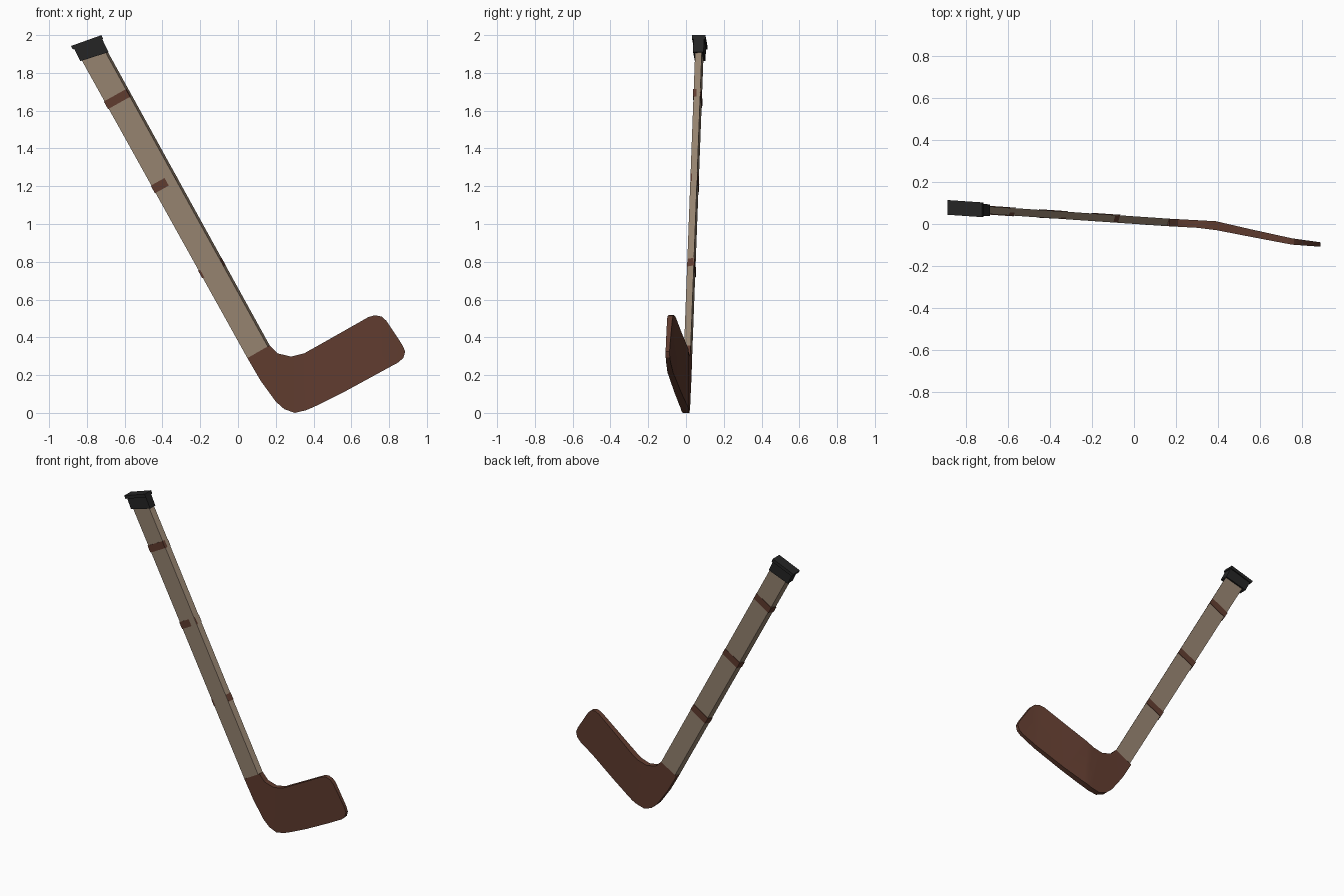
import bpy, bmesh
from mathutils import Vector

if "Cube" in bpy.data.objects:
    bpy.data.objects.remove(bpy.data.objects["Cube"])


def material(name, rgb):
    m = bpy.data.materials.new(name)
    m.diffuse_color = (*rgb, 1)
    m.use_nodes = True
    m.node_tree.nodes["Principled BSDF"].inputs["Base Color"].default_value = m.diffuse_color
    return m


TAN = material("tan_wood", (0.30, 0.225, 0.16))
BROWN = material("red_brown", (0.115, 0.044, 0.028))
BLACK = material("black_rubber", (0.018, 0.018, 0.018))

UP = Vector((-0.487, 0, 0.874))      # along the shaft
ACROSS = Vector((0.874, 0, 0.487))   # across the shaft
FOOT = Vector((0.05, 0, 0.29))       # lower corner of the shaft
HALF, SLANT = 0.018, 0.012


def centre_y(x):
    return 0.007 - 0.068 * (x - 0.17)


def finish(bm, name, mat):
    bmesh.ops.recalc_face_normals(bm, faces=bm.faces[:])
    me = bpy.data.meshes.new(name)
    bm.to_mesh(me)
    bm.free()
    me.materials.append(mat)
    ob = bpy.data.objects.new(name, me)
    bpy.context.collection.objects.link(ob)
    return ob


def loft(bm, front, back):
    """Solid between two matching outlines."""
    f = [bm.verts.new(p) for p in front]
    b = [bm.verts.new(p) for p in back]
    n = len(f)
    bm.faces.new(f)
    bm.faces.new(b[::-1])
    for i in range(n):
        j = (i + 1) % n
        bm.faces.new((f[i], b[i], b[j], f[j]))


def prism(name, pts, half, mat, slant=0.0):
    bm = bmesh.new()
    front = [Vector((x, centre_y(x) - half, z)) for x, z in pts]
    back = []
    for x, z in pts:
        q = Vector((x, 0, z)) + ACROSS * slant
        q.y = centre_y(q.x) + half
        back.append(q)
    loft(bm, front, back)
    return finish(bm, name, mat)


# Shaft: flat bar with slanted narrow sides
prism("shaft", [(0.05, 0.29), (0.158, 0.35), (-0.705, 1.915), (-0.832, 1.875)],
      HALF, TAN, SLANT)

# Grip bands: loose rings that sink into the front face lower down
for name, s0, el, er in (("upper_band", 1.51, 0.003, 0.003),
                         ("middle_band", 1.0, 0.0014, -0.0008),
                         ("lower_band", 0.485, 0.0002, -0.002)):
    def corner(s, u, side, out):
        p = FOOT + UP * s + ACROSS * u
        p.y = centre_y(p.x) + side * (HALF + out)
        return p
    loops = []
    for s in (s0, s0 + 0.046):
        w = 0.122 + 0.006 * s / 1.8
        loops.append([corner(s, -0.003, -1, el), corner(s, w + 0.003, -1, er),
                      corner(s, w + SLANT + 0.003, 1, 0.003),
                      corner(s, SLANT - 0.003, 1, 0.003)])
    bm = bmesh.new()
    loft(bm, *loops)
    finish(bm, name, BROWN)

# End cap: collar and wider flange
prism("cap_collar", [(-0.835, 1.862), (-0.685, 1.91), (-0.722, 1.985), (-0.868, 1.93)],
      0.028, BLACK)
prism("cap_flange", [(-0.874, 1.924), (-0.714, 1.98), (-0.723, 2.0), (-0.885, 1.942)],
      0.035, BLACK)

# Blade: outline cut into strips, then bent and thinned toward the tip
outline = [(0.05, 0.29), (0.12, 0.17), (0.2, 0.06), (0.245, 0.02), (0.30, 0.0),
           (0.36, 0.014), (0.42, 0.04), (0.56, 0.11), (0.85, 0.268), (0.876, 0.292),
           (0.885, 0.325), (0.87, 0.36), (0.785, 0.488), (0.76, 0.51), (0.725, 0.517),
           (0.69, 0.507), (0.42, 0.354), (0.35, 0.315), (0.28, 0.298), (0.21, 0.315),
           (0.168, 0.358)]
bend = [(0.0, 0.018, 0.018), (0.17, 0.007, 0.018), (0.30, 0.0, 0.018),
        (0.39, -0.008, 0.021), (0.55, -0.042, 0.018), (0.75, -0.083, 0.015),
        (0.90, -0.099, 0.010)]
bm = bmesh.new()
loft(bm, [(x, -1, z) for x, z in outline], [(x, 1, z) for x, z in outline])
for x, _, _ in bend[1:-1]:
    bmesh.ops.bisect_plane(bm, geom=bm.verts[:] + bm.edges[:] + bm.faces[:],
                           plane_co=(x, 0, 0), plane_no=(1, 0, 0))
for v in bm.verts:
    for (x0, y0, h0), (x1, y1, h1) in zip(bend, bend[1:]):
        if x0 <= v.co.x <= x1:
            t = (v.co.x - x0) / (x1 - x0)
            v.co.y = y0 + t * (y1 - y0) + v.co.y * (h0 + t * (h1 - h0))
            break
bmesh.ops.triangulate(bm, faces=[f for f in bm.faces if len(f.verts) > 4])
blade = finish(bm, "blade", BROWN)
for p in blade.data.polygons:
    p.use_smooth = True
bpy.context.view_layer.objects.active = blade
blade.select_set(True)
bpy.ops.object.shade_smooth_by_angle()
